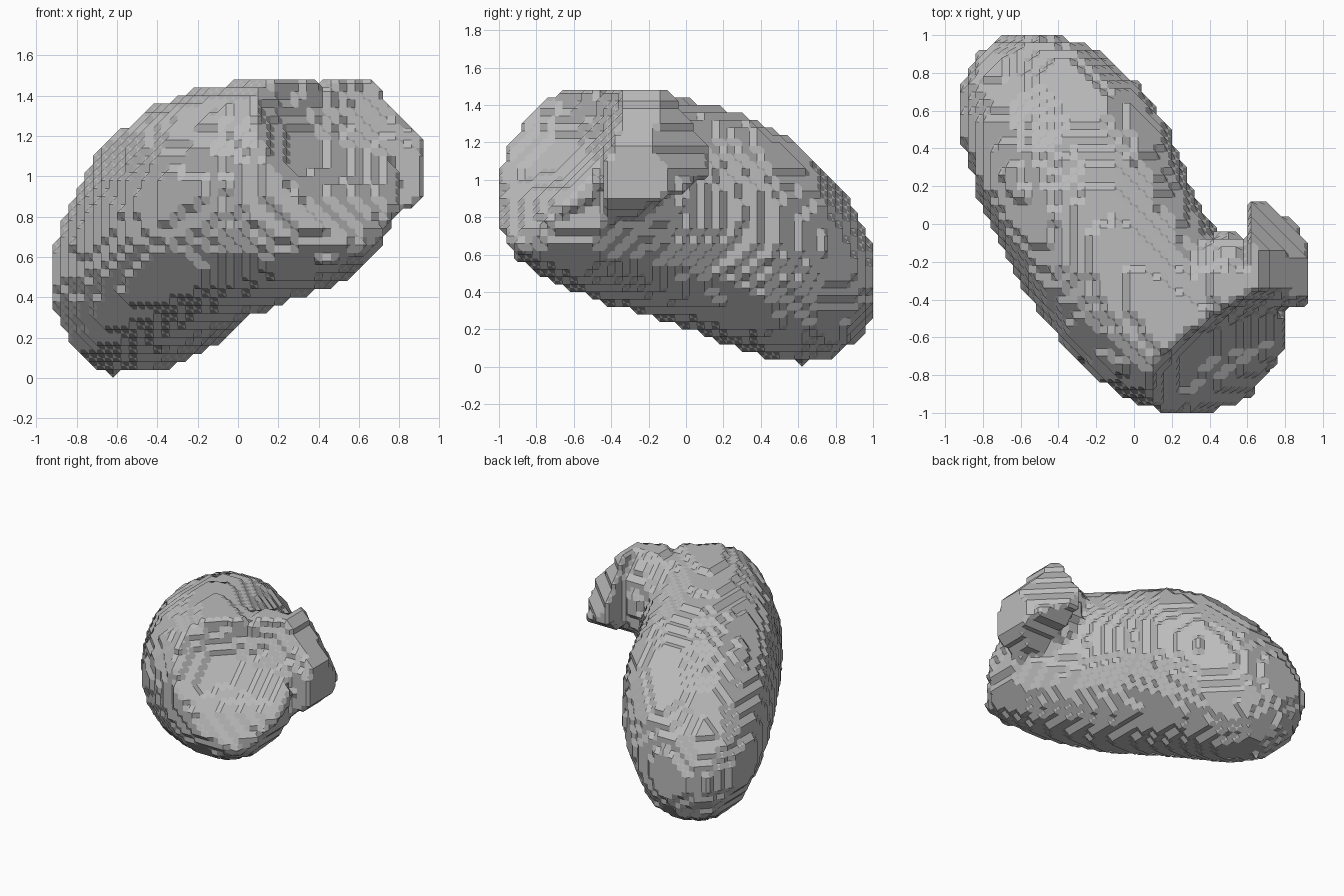
import bpy, bmesh, math
from mathutils import Vector

if "Cube" in bpy.data.objects:
    bpy.data.objects.remove(bpy.data.objects["Cube"])

H = 0.04            # voxel size
NX, NY, NZ = 52, 56, 42
ORIGIN = Vector((-1.04 + H / 2, -1.12 + H / 2, -0.08 + H / 2))

# Body sections along the long axis: t, u min, u max, z bottom, z top
SECTIONS = [
    (-1.21, -.18, 0, .32, .56), (-1.1, -.36, .19, .13, .79),
    (-0.9, -.49, .35, .02, 1.03), (-0.6, -.59, .44, .05, 1.26),
    (-0.3, -.645, .44, .15, 1.38), (0, -.675, .36, .25, 1.44),
    (0.3, -.675, .33, .32, 1.47), (0.6, -.61, .38, .4, 1.49),
    (0.8, -.52, .39, .46, 1.48), (1.0, -.35, .28, .56, 1.42),
    (1.1, -.18, .1, .64, 1.3)]


def in_body(t, u, z):
    for a, b in zip(SECTIONS, SECTIONS[1:]):
        if a[0] <= t < b[0]:
            f = (t - a[0]) / (b[0] - a[0])
            u0, u1, z0, z1 = (p + (q - p) * f for p, q in zip(a[1:], b[1:]))
            du = (2 * u - u0 - u1) / (u1 - u0)
            dz = (2 * z - z0 - z1) / (z1 - z0)
            return abs(du) ** 2.1 + abs(dz) ** 2.1 < 1
    return False


def in_lobe(x, y, z):
    # Faceted side lobe
    lobe = (.58 < x < .92 and -.43 < y < .1
            and x + .88 * z < 1.95 and z - .71 * x > .245
            and z < 1.47 and z + 1.55 * (x + y) < 2.3
            and z > .175 + .88 * (x + y) and z > .9 + .5 * (y + .1)
            and x + .7 * y < .85 and x - .5 * y < 1.12
            and (x > .62 or y < -.05))
    # Rounded neck between the lobe and the body
    neck = ((x - .5) / .3) ** 2 + ((y + .33) / .28) ** 2 + ((z - 1.13) / .36) ** 2 < 1
    return lobe or neck


def inside(x, y, z):
    t, u = .57 * x - .82 * y, .82 * x + .57 * y
    # Slanted open end, slightly hollowed under its upper rim
    hollow = max(0, 1 - ((u - .04) / .44) ** 2) * max(0, 1 - ((z - 1.22) / .3) ** 2)
    if t + .52 * (z - 1.45) > .69 - .12 * hollow:
        return False
    return in_body(t, u, z) or in_lobe(x, y, z)


# Sample the solid on a regular grid
filled = set()
for i in range(NX):
    for j in range(NY):
        for k in range(NZ):
            if inside(*(ORIGIN + Vector((i, j, k)) * H)):
                filled.add((i, j, k))

# Single-voxel bumps on the top and underside
for x, y in ((.4, -.55), (-.6, .63)):
    i, j = round((x - ORIGIN.x) / H), round((y - ORIGIN.y) / H)
    column = [k for k in range(NZ) if (i, j, k) in filled]
    if column:
        filled.add((i, j, max(column) + 1 if x > 0 else min(column) - 1))

# Faces of one grid cell, each as a ring of corners seen from outside
RINGS = []
for axis in range(3):
    b, c = (axis + 1) % 3, (axis + 2) % 3
    for side in (0, 1):
        ring = []
        for p, q in ((0, 0), (1, 0), (1, 1), (0, 1)):
            corner = [0, 0, 0]
            corner[axis], corner[b], corner[c] = side, p, q
            ring.append(tuple(corner))
        RINGS.append(ring if side else ring[::-1])

# Cells touching the solid
cells = {(i - a, j - b, k - c) for i, j, k in filled
         for a in (0, 1) for b in (0, 1) for c in (0, 1)}

bm = bmesh.new()
verts = {}


def vertex(a, b):
    key = (a[0] + b[0], a[1] + b[1], a[2] + b[2])
    if key not in verts:
        verts[key] = bm.verts.new(ORIGIN + Vector(key) * (H / 2))
    return verts[key]


# Chamfered voxel skin: link the edge crossings of each cell into loops
for cell in sorted(cells):
    link = {}
    for ring in RINGS:
        pts = [tuple(o + d for o, d in zip(cell, r)) for r in ring]
        state = [p in filled for p in pts]
        if all(state) or not any(state):
            continue
        for n in range(4):
            if state[n] and not state[(n + 1) % 4]:
                m = (n + 1) % 4
                while not state[(m + 1) % 4]:
                    m = (m + 1) % 4
                link[vertex(pts[n], pts[(n + 1) % 4])] = vertex(pts[m], pts[(m + 1) % 4])
    while link:
        start, nxt = link.popitem()
        loop = [start]
        while nxt is not start:
            loop.append(nxt)
            nxt = link.pop(nxt)
        if len(loop) > 2 and not bm.faces.get(loop):
            bm.faces.new(loop)

bmesh.ops.recalc_face_normals(bm, faces=bm.faces[:])
mesh = bpy.data.meshes.new("organ_body")
bm.to_mesh(mesh)
bm.free()

grey = bpy.data.materials.new("plain grey")
grey.diffuse_color = (0.5, 0.5, 0.5, 1)
grey.use_nodes = True
grey.node_tree.nodes["Principled BSDF"].inputs["Base Color"].default_value = grey.diffuse_color
mesh.materials.append(grey)
body = bpy.data.objects.new("organ_body", mesh)
bpy.context.collection.objects.link(body)
